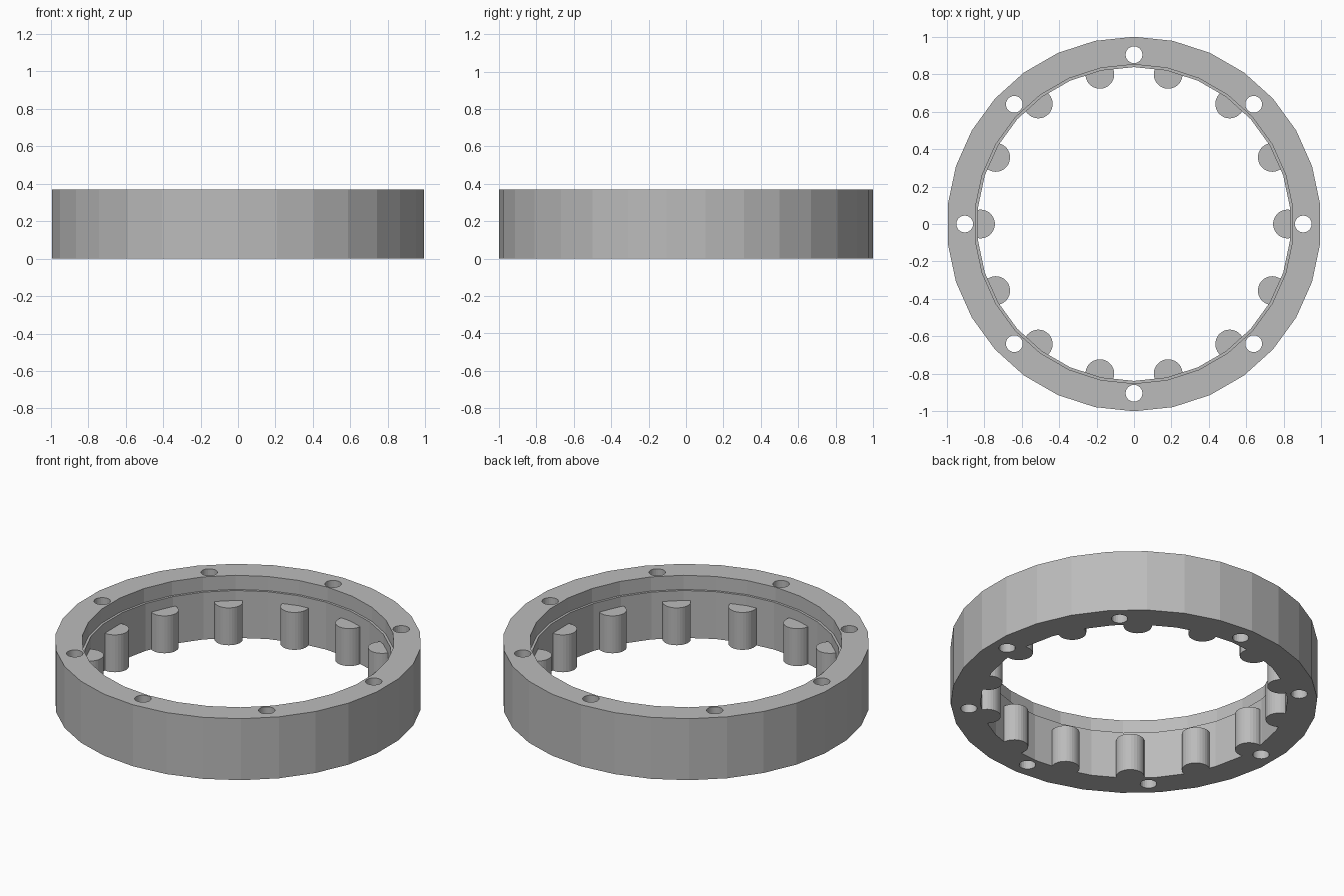
import bpy
import bmesh
from math import pi, sin, cos, tau

HEIGHT = 0.37
STEP_Z = 0.285
PIN_TOP = 0.225

cube = bpy.data.objects.get("Cube")
if cube:
    bpy.data.objects.remove(cube, do_unlink=True)

grey = bpy.data.materials.new("plain grey")
grey.use_nodes = True
colour = (0.5, 0.5, 0.5, 1)
grey.diffuse_color = colour
grey.node_tree.nodes["Principled BSDF"].inputs["Base Color"].default_value = colour


def finish(name, bm):
    bmesh.ops.recalc_face_normals(bm, faces=bm.faces)
    mesh = bpy.data.meshes.new(name)
    bm.to_mesh(mesh)
    bm.free()
    mesh.materials.append(grey)
    obj = bpy.data.objects.new(name, mesh)
    bpy.context.collection.objects.link(obj)
    return obj


def lathe(name, profile, sides):
    """Sweep a closed (radius, z) profile around z, with a corner on the y axis."""
    bm = bmesh.new()
    loops = []
    for i in range(sides):
        a = pi / 2 + tau * i / sides
        loops.append([bm.verts.new((r * cos(a), r * sin(a), z)) for r, z in profile])
    n = len(profile)
    for i in range(sides):
        p, q = loops[i], loops[(i + 1) % sides]
        for j in range(n):
            k = (j + 1) % n
            bm.faces.new((p[j], q[j], q[k], p[k]))
    return finish(name, bm)


def cylinder_circle(name, count, orbit, radius, bottom, top, sides):
    """Evenly spaced upright cylinders, the first on the x axis."""
    bm = bmesh.new()
    for i in range(count):
        a = tau * i / count
        made = bmesh.ops.create_cone(bm, cap_ends=True, segments=sides, radius1=radius,
                                     radius2=radius, depth=top - bottom)
        shift = (orbit * cos(a), orbit * sin(a), (top + bottom) / 2)
        bmesh.ops.translate(bm, verts=made["verts"], vec=shift)
    return finish(name, bm)


def combine(target, helper, operation):
    mod = target.modifiers.new(helper.name, 'BOOLEAN')
    mod.operation = operation
    mod.solver = 'EXACT'
    mod.object = helper
    helper.hide_render = True
    bpy.context.view_layer.objects.active = target
    bpy.ops.object.modifier_apply(modifier=mod.name)
    bpy.data.objects.remove(helper, do_unlink=True)


# Ring with a shallow ledge near the top of its inner wall
ring = lathe("pin_ring", [(1, 0), (1, HEIGHT), (0.852, HEIGHT), (0.852, STEP_Z),
                          (0.838, STEP_Z), (0.838, 0)], 30)

# Half-embedded pins around the inner wall
pins = cylinder_circle("inner_pins", 14, 0.82, 0.077, 0, PIN_TOP, 30)
combine(ring, pins, 'UNION')

# Through holes for bolts
holes = cylinder_circle("bolt_holes", 8, 0.904, 0.045, -0.1, HEIGHT + 0.1, 24)
combine(ring, holes, 'DIFFERENCE')
